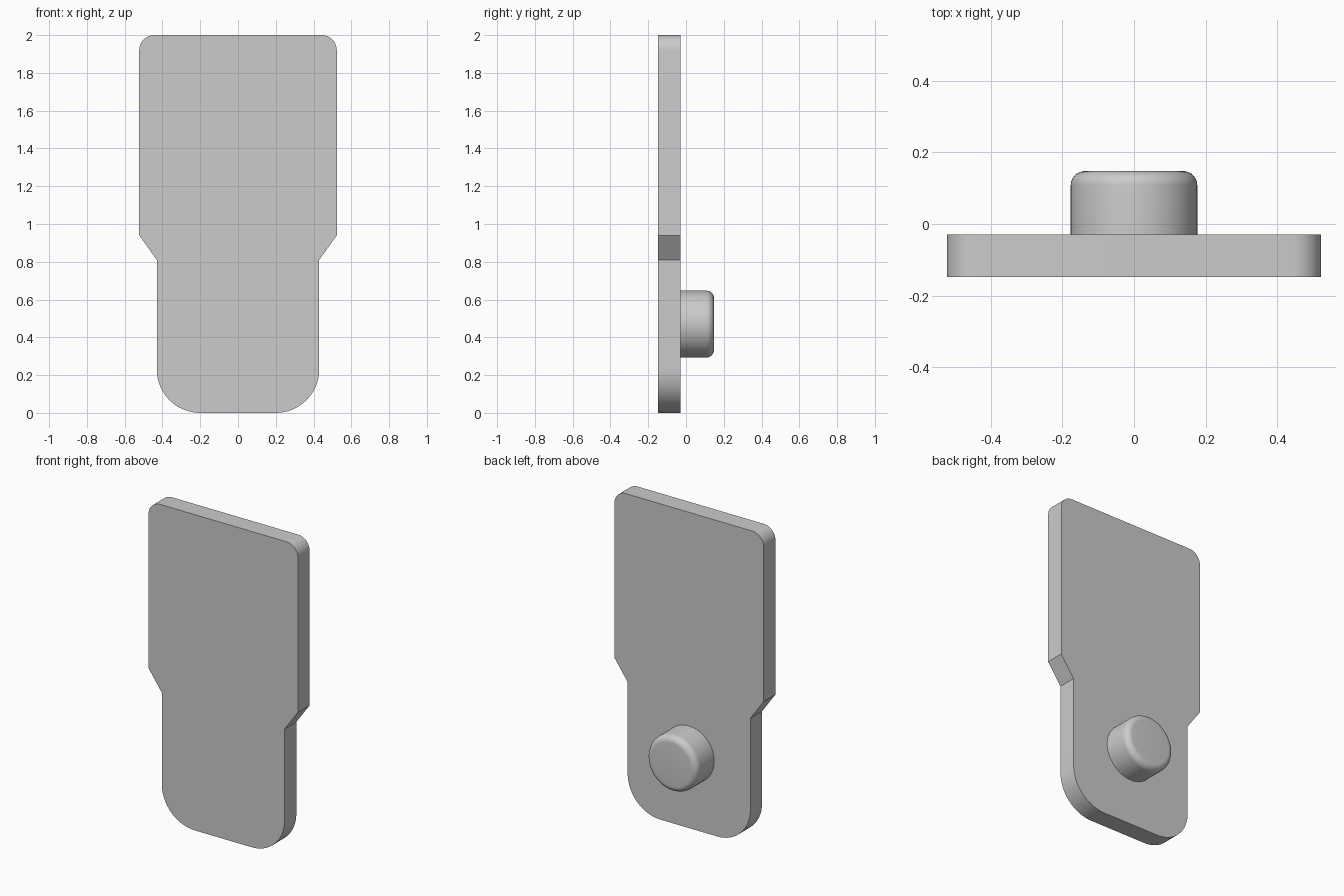
import bpy, bmesh, math
from mathutils import Matrix, Vector

cube = bpy.data.objects.get("Cube")
if cube:
    bpy.data.objects.remove(cube, do_unlink=True)

FRONT, PLATE_BACK, PEG_BACK = -0.148, -0.03, 0.148

grey = bpy.data.materials.new("plain_grey")
grey.use_nodes = True
colour = (0.6, 0.6, 0.6, 1)
grey.diffuse_color = colour
grey.node_tree.nodes["Principled BSDF"].inputs["Base Color"].default_value = colour


def arc(cx, cz, radius, start, end, steps):
    """Points along a circular arc, angles in degrees."""
    angles = [math.radians(start + (end - start) * i / steps) for i in range(steps + 1)]
    return [(cx + radius * math.cos(a), cz + radius * math.sin(a)) for a in angles]


def finish(bm, name):
    bmesh.ops.recalc_face_normals(bm, faces=bm.faces)
    mesh = bpy.data.meshes.new(name)
    bm.to_mesh(mesh)
    bm.free()
    mesh.materials.append(grey)
    obj = bpy.data.objects.new(name, mesh)
    bpy.context.collection.objects.link(obj)
    bpy.ops.object.select_all(action="DESELECT")
    obj.select_set(True)
    bpy.context.view_layer.objects.active = obj
    bpy.ops.object.shade_smooth_by_angle(angle=math.radians(30))
    return obj


# Plate: half outline from bottom to top, mirrored and extruded
half = arc(0.2, 0.23, 0.23, -90, 0, 16)
half += [(0.43, 0.81), (0.523, 0.94)]
half += arc(0.443, 1.92, 0.08, 0, 90, 10)
outline = half + [(-x, z) for x, z in reversed(half)]
bm = bmesh.new()
face = bm.faces.new([bm.verts.new((x, FRONT, z)) for x, z in outline])
extruded = bmesh.ops.extrude_face_region(bm, geom=[face])["geom"]
bmesh.ops.translate(bm, vec=(0, PLATE_BACK - FRONT, 0),
                    verts=[v for v in extruded if isinstance(v, bmesh.types.BMVert)])
finish(bm, "plate")

# Peg: profile with a rounded rim, spun around the y axis
radius, rim, height = 0.177, 0.04, 0.47
profile = [(radius, PLATE_BACK - 0.01)]
profile += arc(radius - rim, PEG_BACK - rim, rim, 0, 90, 8)
bm = bmesh.new()
verts = [bm.verts.new((r, y, height)) for r, y in profile]
edges = [bm.edges.new(pair) for pair in zip(verts, verts[1:])]
bmesh.ops.spin(bm, geom=verts + edges, cent=(0, 0, height), axis=(0, 1, 0),
               angle=math.tau, steps=64)
bmesh.ops.remove_doubles(bm, verts=bm.verts, dist=0.0001)
bmesh.ops.holes_fill(bm, edges=[e for e in bm.edges if e.is_boundary], sides=0)
finish(bm, "peg")
